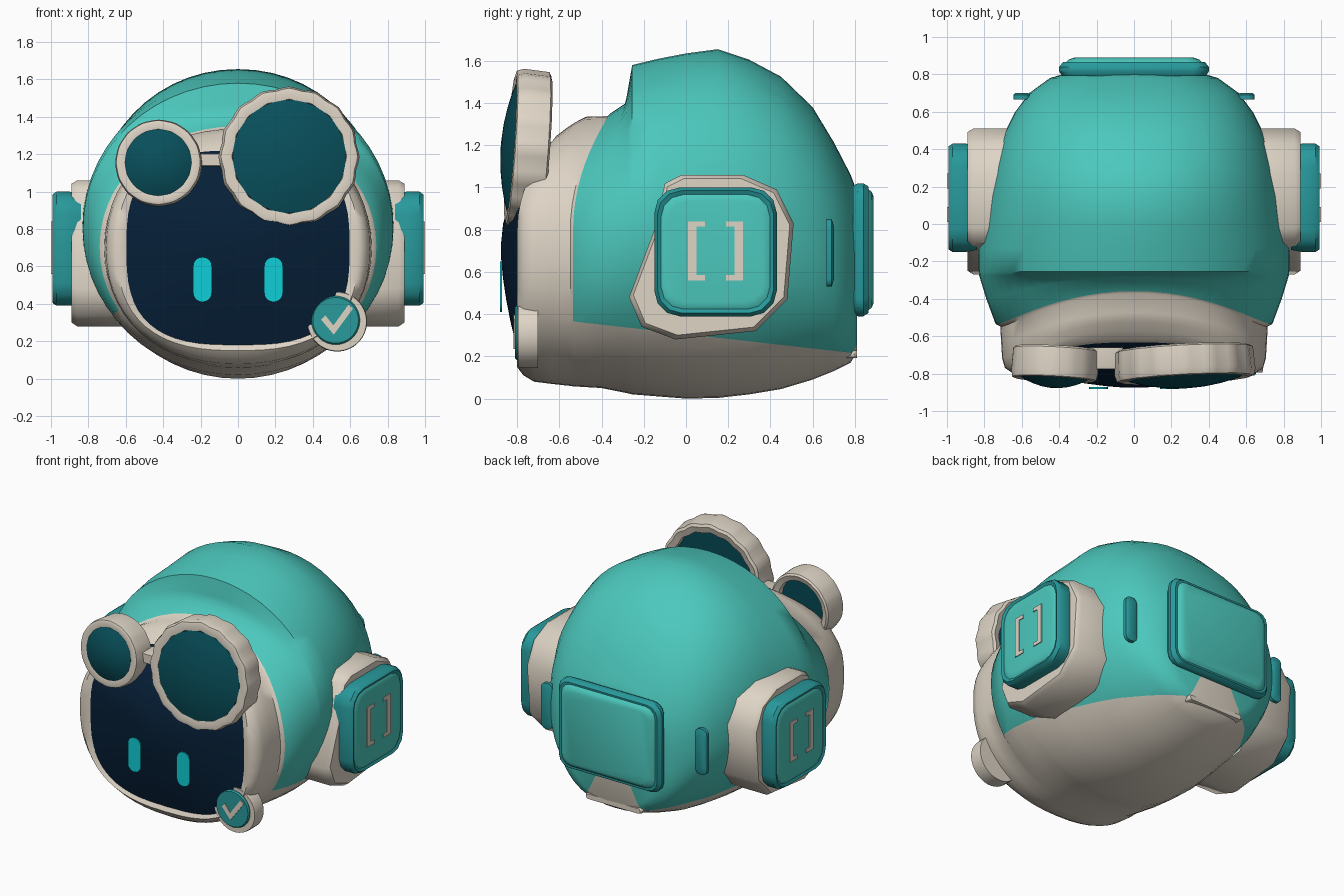
import bpy, bmesh, math
from mathutils import Matrix, Vector

if "Cube" in bpy.data.objects:
    bpy.data.objects.remove(bpy.data.objects["Cube"])


def material(name, rgb):
    m = bpy.data.materials.new(name)
    m.diffuse_color = (*rgb, 1)
    m.use_nodes = True
    m.node_tree.nodes["Principled BSDF"].inputs["Base Color"].default_value = m.diffuse_color
    return m


TEAL = material("teal shell", (0.072, 0.58, 0.51))
DARK_TEAL = material("dark teal trim", (0.021, 0.32, 0.33))
CREAM = material("warm cream", (0.73, 0.66, 0.56))
NAVY = material("navy screen", (0.0018, 0.0135, 0.038))
LENS = material("deep teal lens", (0.0025, 0.078, 0.105))
CYAN = material("cyan glow", (0.005, 0.62, 0.68))

# Local (u, v, height) to world, for each facing direction
FRONT = Matrix(((1, 0, 0, 0), (0, 0, -1, 0), (0, 1, 0, 0), (0, 0, 0, 1)))
RIGHT = Matrix(((0, 0, 1, 0), (1, 0, 0, 0), (0, 1, 0, 0), (0, 0, 0, 1)))
BACK = Matrix(((-1, 0, 0, 0), (0, 0, 1, 0), (0, 1, 0, 0), (0, 0, 0, 1)))


def finish(bm, name, mats, mirror=False, angle=35):
    bmesh.ops.recalc_face_normals(bm, faces=bm.faces)
    me = bpy.data.meshes.new(name)
    bm.to_mesh(me)
    bm.free()
    for m in mats:
        me.materials.append(m)
    ob = bpy.data.objects.new(name, me)
    bpy.context.collection.objects.link(ob)
    bpy.ops.object.select_all(action='DESELECT')
    ob.select_set(True)
    bpy.context.view_layer.objects.active = ob
    bpy.ops.object.shade_smooth_by_angle(angle=math.radians(angle))
    if mirror:
        ob.modifiers.new("Mirror", 'MIRROR')
    return ob


def skin(bm, rings, mats=None):
    """Join closed vertex rings with quads."""
    for i, (a, b) in enumerate(zip(rings, rings[1:])):
        for j in range(len(a)):
            k = (j + 1) % len(a)
            f = bm.faces.new((a[j], a[k], b[k], b[j]))
            f.material_index = mats[i] if mats else 0


def stack(name, outline, layers, mats, facing, centre=(0, 0), bands=None, mirror=False,
          hollow=False, angle=35):
    """Outline repeated at (height, scale) layers; capped, or closed into a hollow ring."""
    bm = bmesh.new()
    rings = [[bm.verts.new(facing @ Vector((centre[0] + u * s, centre[1] + v * s, h)))
              for u, v in outline] for h, s in layers]
    skin(bm, rings + rings[:1] if hollow else rings, bands)
    if not hollow:
        bm.faces.new(rings[0])
        bm.faces.new(rings[-1]).material_index = bands[-1] if bands else 0
    return finish(bm, name, mats, mirror, angle)


def arc(r, a0, a1, n, cx=0, cy=0):
    return [(cx + r * math.cos(math.radians(a0 + (a1 - a0) * i / n)),
             cy + r * math.sin(math.radians(a0 + (a1 - a0) * i / n))) for i in range(n + 1)]


def rounded_rect(w, h, r, n=3):
    pts = []
    for q, (sx, sy) in enumerate(((1, 1), (-1, 1), (-1, -1), (1, -1))):
        pts += arc(r, q * 90, q * 90 + 90, n, sx * (w - r), sy * (h - r))
    return pts


def section(bm, y, hw, top, bot, n=2.0, tilt=0.0, cz=None, nb=None, seg=56):
    """Superellipse section (n above, nb below) whose upper part leans back."""
    cz = (top + bot) / 2 if cz is None else cz
    ring = []
    for i in range(seg):
        a = 2 * math.pi * i / seg
        c, s = math.cos(a), math.sin(a)
        e = n if s > 0 or nb is None else nb
        x = hw * math.copysign(abs(c) ** (2 / e), c)
        hz = top - cz if s > 0 else cz - bot
        z = cz + hz * math.copysign(abs(s) ** (2 / e), s)
        ring.append(bm.verts.new((x, y + tilt * (max(0, z - 0.8) / 0.5) ** 2, z)))
    return ring


# Head shell: back cap, dome, brow step, then cream hood and rim
HEAD = [(.81, .35, .98, .22, 2.5), (.78, .45, 1.06, .17, 2.4), (.70, .56, 1.215, .13, 2.35, 0, .67, 2.1),
        (.60, .635, 1.38, .09, 2.25, 0, .73, 2), (.45, .71, 1.525, .045, 2.18, 0, .78, 2),
        (.30, .755, 1.605, .02, 2.1, 0, .81, 2), (.15, .785, 1.655, .003, 2.05, 0, .83, 2),
        (0, .81, 1.635, 0), (-.13, .832, 1.61, .01),
        (-.255, .83, 1.58, .02), (-.275, .828, 1.465, .025, 2.15, 0, .79, 2),
        (-.40, .79, 1.40, .05, 2.1, .08, .75), (-.535, .74, 1.35, .058, 2.05, .145)]
HOOD = [(-.548, .715, 1.338, .06, 2.1, .152), (-.64, .71, 1.335, .07, 2.2, .145),
        (-.72, .705, 1.31, .08, 2.2, .19), (-.77, .69, 1.28, .11, 2.3, .22),
        (-.80, .645, 1.245, .15, 2.6, .235), (-.785, .597, 1.22, .18, 2.9, .215)]
bm = bmesh.new()
rings = [section(bm, *r) for r in HEAD + HOOD]
skin(bm, rings, [0] * (len(HEAD) - 1) + [1] * len(HOOD))
bm.faces.new(rings[0])
# Cut clean colour borders: chin line and rear patch
chin_co, chin_no = Vector((0, 0, .305)), Vector((0, .113, 1))
cuts = [(chin_co, chin_no, -.56)]
cuts += [(Vector((s * .22, 0, .2)), Vector((s, 0, .5)), .5) for s in (1, -1)]
for co, no, ymin in cuts:
    faces = [f for f in bm.faces if f.calc_center_median().y > ymin]
    geom = set(faces) | {e for f in faces for e in f.edges} | {v for f in faces for v in f.verts}
    bmesh.ops.bisect_plane(bm, geom=list(geom), plane_co=co, plane_no=no, dist=1e-5)
for f in bm.faces:
    c = f.calc_center_median()
    patch = c.y > .5 and c.z < .45 and abs(c.x) < .22 - .5 * (c.z - .2)
    if (c - chin_co).dot(chin_no) < 0 or patch:
        f.material_index = 1
finish(bm, "head_shell", [TEAL, CREAM], angle=55)

# Domed face screen
bm = bmesh.new()
rings = []
for s in (1, .85, .65, .45, .25, .08):
    rings.append(section(bm, -.785 - .092 * (1 - s ** 1.6), .597 * s, .7 + .52 * s, .7 - .52 * s,
                         2.1 + .8 * s, .215))
skin(bm, rings)
bm.faces.new(rings[-1])
finish(bm, "face_screen", [NAVY])

# Eyes
capsule = rounded_rect(.05, .12, .049, 5)
stack("eyes", capsule, [(.872, 1), (.881, 1)], [CYAN], FRONT, (.19, .53), mirror=True)

# Ear mounts, pads and bracket marks
mount = [(-.10, 1.02), (-.02, 1.06), (.27, 1.06), (.43, .99), (.51, .83), (.48, .47),
         (.33, .32), (-.05, .28), (-.21, .34), (-.27, .48), (-.15, .80)]
mount = [(u - .14, v - .69) for u, v in mount]
stack("ear_mount", mount[::-1], [(.60, 1), (.86, 1), (.89, .95)], [CREAM], RIGHT,
      (.14, .69), mirror=True, angle=50)
pad = rounded_rect(.29, .305, .12)
stack("ear_pad", pad, [(.84, .96), (.90, 1), (.97, 1), (.992, .95), (.983, .89), (.989, .86),
                       (.993, .78)], [DARK_TEAL, TEAL], RIGHT, (.14, .695),
      [0, 0, 0, 0, 1, 1], True)
bracket = [(-.04, -.14), (.04, -.14), (.04, -.115), (0, -.115), (0, .115),
           (.04, .115), (.04, .14), (-.04, .14)]
for side, u in ((1, .05), (-1, .23)):
    stack("ear_bracket", [(p * side, q) for p, q in bracket], [(.991, 1), (.999, 1)],
          [CREAM], RIGHT, (u, .70), mirror=True)

# Back panel, side slots and lower lip
panel = rounded_rect(.40, .315, .08)
stack("back_panel", panel, [(.79, .96), (.815, 1), (.84, 1), (.865, .95), (.864, .91),
                            (.88, .87), (.889, .80)], [DARK_TEAL, TEAL], BACK, (0, .705),
      [0, 0, 0, 0, 1, 1])
stack("back_slot", rounded_rect(.045, .16, .035), [(.665, 1), (.69, 1), (.70, .8)],
      [DARK_TEAL], BACK, (.60, .69), mirror=True)
stack("back_lip", rounded_rect(.22, .018, .015), [(.75, 1), (.795, 1), (.81, .95)],
      [CREAM], BACK, (0, .21))


# Goggles: hollow ring frame and domed lens, each slightly tilted
def goggle(name, x, z, r, lens_r, scallop, pitch, yaw):
    n = 64
    out = []
    for i in range(n):
        a = 2 * math.pi * i / n
        k = 1 + scallop * math.cos(16 * a)
        out.append((k * math.cos(a), k * math.sin(a)))
    tilt = (Matrix.Translation((x, -.742, z)) @ Matrix.Rotation(yaw, 4, 'Z')
            @ Matrix.Rotation(pitch, 4, 'X') @ FRONT)
    stack(name + "_frame", out, [(-.07, lens_r), (-.08, r * .93), (-.07, r * .98), (.05, r),
                                 (.085, r * .97), (.09, r * .92), (.085, lens_r),
                                 (.05, lens_r * .97)], [CREAM], tilt, hollow=True)
    stack(name + "_lens", arc(1, 0, 354, 59),
          [(-.03, lens_r)] + [(.085 + .05 * (1 - s * s), lens_r * s)
                              for s in (1, .85, .65, .4, .15)], [LENS], tilt)


goggle("large_goggle", .27, 1.182, .372, .303, .015, math.radians(-4), math.radians(3))
goggle("small_goggle", -.422, 1.15, .231, .178, .004, math.radians(-4), math.radians(-3))
# Goggle bridge
stack("goggle_bridge", rounded_rect(.09, .035, .03), [(.66, 1), (.76, 1), (.775, .9)],
      [CREAM], FRONT, (-.145, 1.17))

# Cheek badge: open cream collar, backing, disc and check mark
collar = arc(.16, -175, 95, 30) + arc(.115, 95, -175, 30)
stack("badge_collar", collar, [(.70, 1), (.78, 1), (.795, .98)], [CREAM], FRONT, (.53, .305))
disc = arc(.13, 0, 350, 35)
stack("badge_backing", disc, [(.70, .97), (.75, .97)], [CREAM], FRONT, (.522, .312))
stack("badge_disc", disc, [(.75, 1), (.80, 1), (.81, .94)], [DARK_TEAL],
      FRONT, (.522, .312))
check = [(.445, .315), (.468, .338), (.51, .285), (.59, .395), (.615, .375), (.512, .235)]
stack("badge_check", check[::-1], [(.808, 1), (.816, 1)], [CREAM], FRONT)
